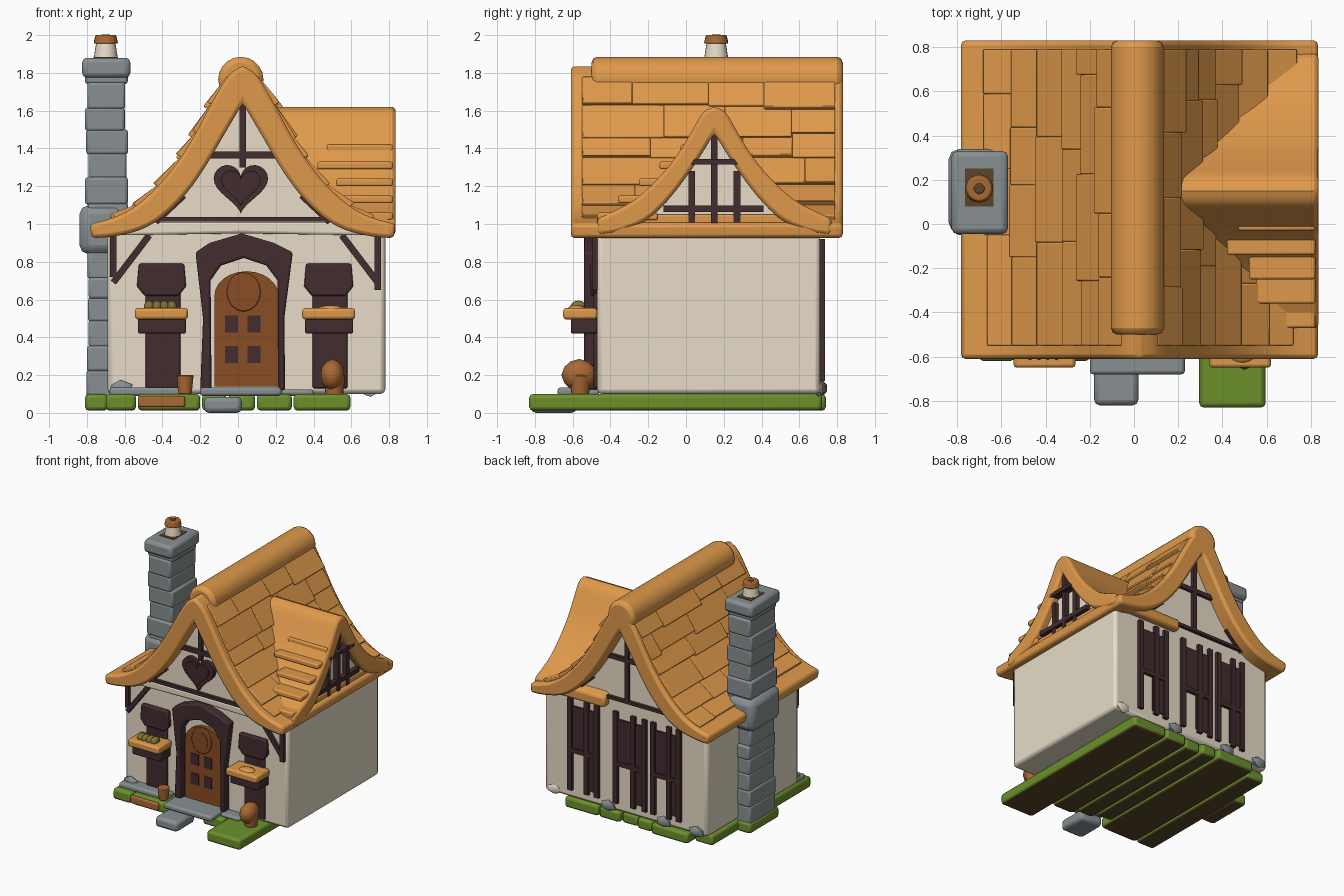
import bpy, bmesh, math, random
from mathutils import Vector

if "Cube" in bpy.data.objects:
    bpy.data.objects.remove(bpy.data.objects["Cube"])
random.seed(4)

def mat(name, *c):
    m = bpy.data.materials.new(name)
    m.diffuse_color = (*c, 1)
    m.use_nodes = True
    m.node_tree.nodes["Principled BSDF"].inputs["Base Color"].default_value = m.diffuse_color
    return m

THATCH = mat("roof orange", 0.74, 0.32, 0.07)
CREAM = mat("plaster cream", 0.80, 0.72, 0.58)
DARK = mat("dark timber", 0.055, 0.025, 0.028)
STONE = mat("stone grey", 0.25, 0.28, 0.29)
GREEN = mat("grass green", 0.15, 0.28, 0.025)
DOOR = mat("door brown", 0.25, 0.075, 0.018)
CLAY = mat("clay brown", 0.40, 0.14, 0.035)
EARTH = mat("earth brown", 0.10, 0.06, 0.022)
OLIVE = mat("olive plant", 0.22, 0.17, 0.03)

def finish(bm, name, m, bevel=0.0, seg=2):
    bmesh.ops.recalc_face_normals(bm, faces=bm.faces[:])
    me = bpy.data.meshes.new(name)
    for f in bm.faces:
        f.smooth = True
    bm.to_mesh(me)
    bm.free()
    me.materials.append(m)
    me.set_sharp_from_angle(angle=math.radians(40))
    ob = bpy.data.objects.new(name, me)
    bpy.context.collection.objects.link(ob)
    if bevel:
        b = ob.modifiers.new("bevel", 'BEVEL')
        b.width, b.segments, b.limit_method = bevel, seg, 'ANGLE'
        b.angle_limit = math.radians(50)
    return ob

def prism(name, pts, axis, a, b, m, bevel=0.0):
    """Extrude a 2D outline along an axis from a to b."""
    put = {'x': lambda u, v, w: (w, u, v), 'y': lambda u, v, w: (u, w, v),
           'z': lambda u, v, w: (u, v, w)}[axis]
    bm = bmesh.new()
    lo = [bm.verts.new(put(u, v, a)) for u, v in pts]
    hi = [bm.verts.new(put(u, v, b)) for u, v in pts]
    bm.faces.new(lo)
    bm.faces.new(hi)
    n = len(pts)
    for i in range(n):
        bm.faces.new((lo[i], lo[(i + 1) % n], hi[(i + 1) % n], hi[i]))
    return finish(bm, name, m, bevel)

def box(name, x0, x1, y0, y1, z0, z1, m, bevel=0.01):
    return prism(name, [(x0, y0), (x1, y0), (x1, y1), (x0, y1)], 'z', z0, z1, m, bevel)

def beam(name, p, q, w, axis, a, b, m=DARK):
    p, q = Vector(p), Vector(q)
    d = (q - p).normalized() * w / 2
    n = Vector((-d.y, d.x))
    return prism(name, [p + n, q + n, q - n, p - n], axis, a, b, m)

def blob(name, c, r, m, sub=2):
    bm = bmesh.new()
    bmesh.ops.create_icosphere(bm, subdivisions=sub, radius=1)
    for v in bm.verts:
        v.co = Vector(c) + Vector(v.co[i] * r[i] for i in range(3))
    return finish(bm, name, m)

def tube(name, c, r1, r2, z0, z1, m):
    bm = bmesh.new()
    bmesh.ops.create_cone(bm, cap_ends=True, segments=20, radius1=r1, radius2=r2, depth=z1 - z0)
    bmesh.ops.translate(bm, verts=bm.verts[:], vec=(c[0], c[1], (z0 + z1) / 2))
    return finish(bm, name, m, 0.006)

def curve(p, n=3):
    """Catmull-Rom smoothing of an outline."""
    p = [Vector(q) for q in p]
    p = [2 * p[0] - p[1]] + p + [2 * p[-1] - p[-2]]
    out = []
    for i in range(1, len(p) - 2):
        a, b, c, d = p[i - 1:i + 3]
        for k in range(n):
            t = k / n
            out.append(0.5 * (2 * b + (c - a) * t + (2 * a - 5 * b + 4 * c - d) * t * t
                              + (3 * b - a - 3 * c + d) * t ** 3))
    return out + [p[-2]]

def both(p, cx):
    """Mirror a half profile to a full left-to-right line."""
    return [(cx - d, z) for d, z in reversed(p)] + [(cx + d, z) for d, z in p[1:]]

# Main roof shell
CX = 0.025
outer = curve([(0, 1.84), (.08, 1.78), (.17, 1.63), (.25, 1.48), (.33, 1.35), (.44, 1.21),
               (.56, 1.1), (.68, 1.035), (.81, 1.0)])
inner = curve([(0, 1.64), (.1, 1.47), (.2, 1.3), (.3, 1.16), (.42, 1.04), (.54, .97), (.68, .935), (.80, .925)])
prism("main_roof", both(outer, CX) + both(inner, CX)[::-1], 'y', -.61, .83, THATCH, .02)
ridge = [(.015 + .12 * math.cos(i * math.pi / 10), 1.765 + .12 * math.sin(i * math.pi / 10)) for i in range(20)]
prism("roof_ridge", ridge, 'y', -.50, .83, THATCH, .03)

# Shingle courses with uneven ends
for s in (-1, 1):
    for i in range(3, len(outer) - 4, 3):
        y = -.55
        while y < .77:
            y2 = min(.79, y + random.uniform(.25, .5))
            if y2 > .7:
                y2 = .79
            p, q = outer[i], outer[i + 3]
            n = Vector((-(q - p).y, (q - p).x)).normalized()
            q2 = q + (q - p) * random.uniform(-.05, .2)
            r = random.uniform(.018, .034)
            pts = [p - n * .02, p + n * .004, q2 + n * r, q2 - n * .03]
            prism("shingle", [(CX + s * d, z) for d, z in pts], 'y', y, y2, THATCH, .006)
            y = y2

# Cross wing roof on the right side
WY = .15
w_out = curve([(0, 1.62), (.06, 1.59), (.12, 1.49), (.2, 1.36), (.3, 1.24), (.42, 1.13), (.55, 1.06), (.62, 1.03)])
w_in = curve([(0, 1.48), (.08, 1.35), (.17, 1.22), (.26, 1.11), (.36, 1.02), (.5, .96), (.62, .94)])
prism("wing_roof", both(w_out, WY) + both(w_in, WY)[::-1], 'x', .2, .835, THATCH, .02)
prism("wing_gable_wall", both([(d, z + .03) for d, z in w_in if d < .37], WY), 'x', .5, .77, CREAM)
box("wing_gable_sill", .7, .80, -.47, .73, .93, 1.05, THATCH)
for y in (WY - .12, WY + .12):
    beam("wing_window_bar", (y, .96), (y, 1.28), .035, 'x', .76, .805)
beam("wing_post", (WY, .94), (WY, 1.47), .035, 'x', .76, .81)
beam("wing_rail", (WY - .27, 1.08), (WY + .26, 1.08), .035, 'x', .76, .81)
beam("wing_collar", (WY - .16, 1.33), (WY + .16, 1.33), .03, 'x', .76, .835)
beam("wing_sill_timber", (WY - .13, .955), (WY + .14, .955), .03, 'x', .76, .805)
for i in range(5):
    z = 1.14 + i * .09
    box("wing_shingle", .42 + .05 * (i % 3), .82, WY - .62 + i * .11, WY - .3 + i * .05, z - .12, z - .08, THATCH)

# House body and protruding front gable
roofline = [(x, z + .04) for x, z in both(inner, CX) if abs(x - CX) < .68]
prism("house_walls", [(.78, .10), (-.69, .10), (-.69, .95)] + roofline + [(.78, .95)], 'y', -.47, .71, CREAM, .025)
gable = [(x, z + .02) for x, z in both(inner, CX) if z > .98]
prism("front_gable", gable, 'y', -.505, -.45, CREAM)
prism("gable_lip", [(-.66, .94), (.02, .95), (.72, .94), (.55, 1.01), (-.48, 1.01)], 'y', -.515, -.45, CREAM, .015)

# Gable timbers, front and back
for a, b in ((-.53, -.49), (.70, .735)):
    beam("gable_post", (.025, 1.02 if b > 0 else 1.3), (.025, 1.64), .035, 'y', a, b)
    beam("gable_collar", (-.18, 1.365), (.23, 1.365), .035, 'y', a, b)
    beam("gable_rail", (-.43, 1.025), (.48, 1.025), .025, 'y', a, b)
    for s in (-1, 1):
        beam("gable_rafter", (CX + s * .31, 1.15), (CX + s * .46, 1.01), .03, 'y', a, b)
def heart(k):
    return [(.015 + k * 16 * math.sin(t) ** 3, 1.205 + k * (13 * math.cos(t) - 5 * math.cos(2 * t)
             - 2 * math.cos(3 * t) - math.cos(4 * t))) for t in (i * math.pi / 20 for i in range(40))]
prism("heart_frame", heart(.009), 'y', -.54, -.49, DARK, .008)
prism("heart_center", heart(.0065), 'y', -.555, -.49, DARK, .008)

# Corner posts and braces
for x, s in ((-.66, 1), (.74, -1)):
    beam("corner_post", (x, .65 if s < 0 else .72), (x, .94), .035, 'y', -.495, -.46)
    beam("corner_brace", (x, .69), (x + s * .19, .94), .035, 'y', -.495, -.46)

# Front windows with flower boxes
for cx in (-.405, .48):
    box("window_frame", cx - .085, cx + .10, -.49, -.46, .13, .70, DARK)
    prism("window_head", [(cx - .09, .62), (cx + .09, .62), (cx + .13, .67), (cx + .12, .79),
                          (cx - .12, .79), (cx - .13, .67)], 'y', -.505, -.46, DARK, .01)
    box("flower_box", cx - .125, cx + .13, -.61, -.47, .42, .50, DARK)
    box("flower_box_top", cx - .14, cx + .14, -.65, -.47, .495, .555, THATCH, .015)
for i in range(4):
    blob("plant", (-.47 + i * .04, -.57, .56), (.03, .045, .035), OLIVE)
blob("flower", (.49, -.58, .55), (.07, .05, .02), THATCH)

# Door with arched frame
arch = [(-.20, .12), (-.185, .5), (-.225, .85), (-.15, .90), (.02, .95), (.19, .90), (.29, .85), (.245, .5), (.25, .12),
        (.215, .12), (.21, .7), (.15, .78), (.03, .82), (-.09, .78), (-.145, .7), (-.14, .12)]
prism("door_frame", arch, 'y', -.54, -.46, DARK, .012)
leaf = [(.045 + .17 * math.cos(i * math.pi / 12), .62 + .13 * math.sin(i * math.pi / 12)) for i in range(13)]
prism("door", [(.215, .14)] + leaf + [(-.125, .14)], 'y', -.505, -.46, DOOR)
def disc(r, n=16):
    return [(.03 + r * math.cos(i * math.tau / n), .64 + 1.15 * r * math.sin(i * math.tau / n)) for i in range(n)]
prism("door_window_ring", disc(.09), 'y', -.52, -.5, DOOR, .006)
prism("door_window_pane", disc(.06), 'y', -.525, -.5, DOOR)
for x in (-.035, .085):
    for z in (.31, .47):
        box("door_panel", x - .035, x + .035, -.511, -.5, z - .045, z + .045, DARK, 0)

# Back wall timber windows
for x0, x1 in ((.28, .56), (-.15, .15), (-.46, -.19)):
    for x in (x0 + .02, x0 * .6 + x1 * .4, x1 - .02):
        beam("back_post", (x, .17), (x, .92), .04, 'y', .70, .735)
    box("back_window", x0 + .03, x1 - .03, .70, .725, .52, .86, DARK, 0)
    beam("back_rail", (x0, .5), (x1, .5), .035, 'y', .70, .735)
    box("back_lower_panel", x0 + .02, (x0 + x1) / 2, .70, .72, .2, .5, DARK, 0)

# Chimney built from uneven stone courses
z = .08
while z < 1.78:
    h = min(random.uniform(.09, .14), 1.80 - z)
    j = [random.uniform(-.01, .01) for _ in range(4)]
    box("chimney_course", -.80 + j[0], -.59 + j[1], -.02 + j[2], .31 + j[3], z, z + h + .01, STONE, .015)
    z += h
box("chimney_shoulder", -.84, -.6, -.04, .34, .84, 1.10, STONE, .05)
box("chimney_cap", -.825, -.57, -.045, .33, 1.775, 1.88, STONE, .025)
box("chimney_hole", -.765, -.635, .08, .25, 1.877, 1.884, EARTH, 0)
tube("chimney_pot", (-.70, .16), .065, .05, 1.87, 1.965, CREAM)
tube("pot_rim", (-.70, .16), .065, .055, 1.955, 2.0, CLAY)
tube("pot_opening", (-.70, .16), .025, .025, 1.99, 2.003, EARTH)

# Grass slabs with earth undersides
for x0, x1, y0, y1 in ((.295, .595, -.83, .72), (.10, .285, -.60, .72), (-.05, .09, -.55, .70),
                       (-.19, -.06, -.5, .72), (-.53, -.2, -.62, .74), (-.70, -.54, -.62, .66),
                       (-.81, -.69, -.05, .33)):
    ob = box("grass_slab", x0, x1, y0, y1, .012, .10, GREEN, .02)
    ob.data.materials.append(EARTH)
    for f in ob.data.polygons:
        if f.normal.z < -.9:
            f.material_index = 1

# Stone steps and footing stones
box("door_step", -.20, .23, -.68, -.46, .09, .135, STONE, .015)
box("lower_step", -.18, .02, -.82, -.58, .0, .085, STONE, .025)
box("side_paving", -.68, -.25, -.57, -.46, .09, .135, STONE, .015)
box("right_paving", .23, .40, -.56, -.46, .09, .125, STONE, .015)
for x, y in ((-.62, -.5), (-.6, .72), (.2, .715), (-.3, .715), (.7, .7)):
    blob("footing_stone", (x, y, .13), (.07, .03, .045), CREAM if x > .6 else STONE, 1)

# Clay pots by the wall
blob("garden_jar", (.50, -.565, .2), (.065, .095, .085), CLAY)
tube("garden_jar_base", (.51, -.56), .045, .06, .09, .2, CLAY)
tube("small_bucket", (-.28, -.56), .035, .045, .10, .20, CLAY)
box("soil_patch", -.53, -.28, -.64, -.6, .03, .09, CLAY)
